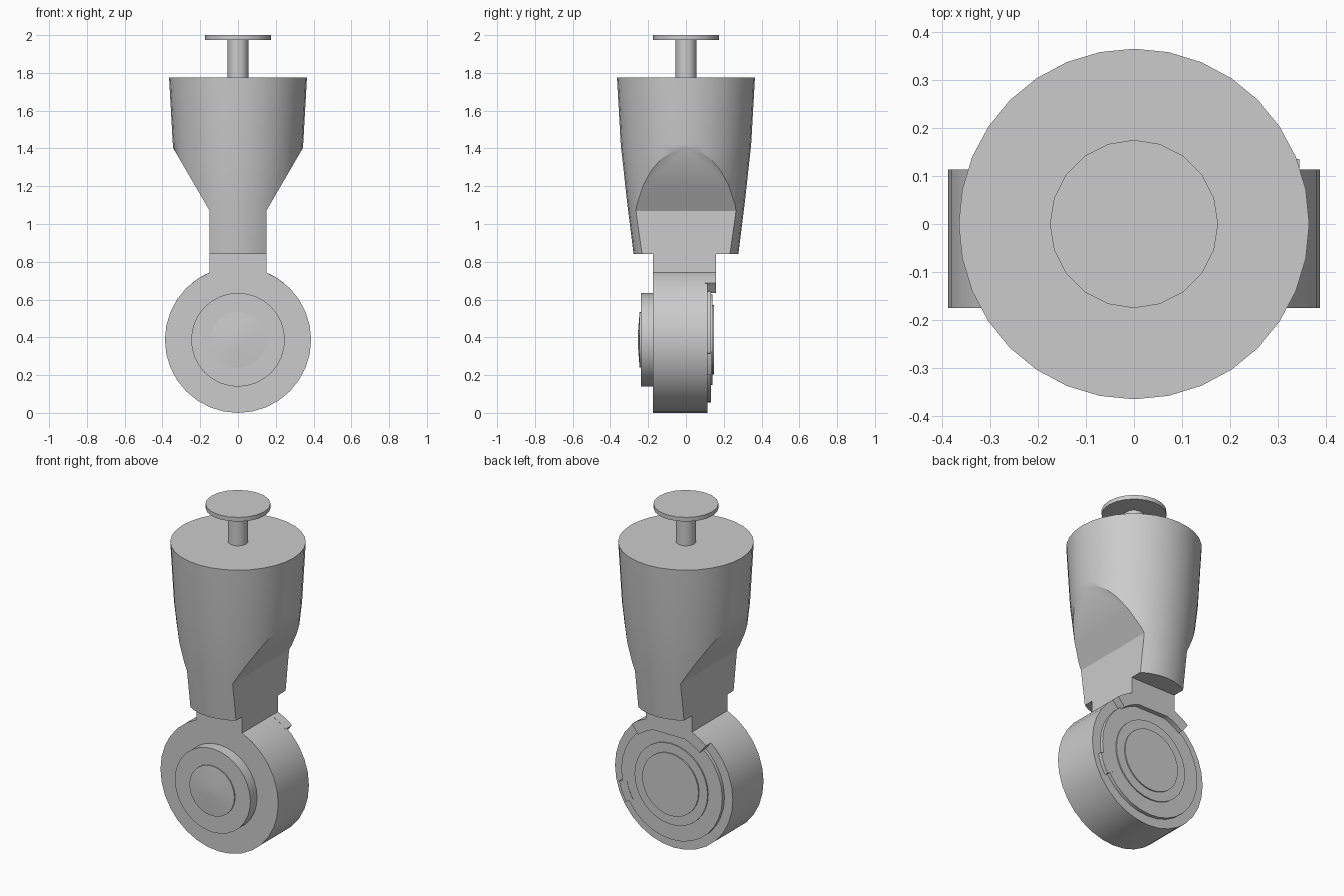
import bpy, bmesh
from math import sin, cos, pi, radians

cube = bpy.data.objects.get("Cube")
if cube:
    bpy.data.objects.remove(cube, do_unlink=True)

grey = bpy.data.materials.new("plain_grey")
grey.use_nodes = True
grey.diffuse_color = (0.6, 0.6, 0.6, 1)
grey.node_tree.nodes["Principled BSDF"].inputs["Base Color"].default_value = (0.6, 0.6, 0.6, 1)

WHEEL_Z = 0.387


def finish(name, bm, smooth=True):
    bmesh.ops.recalc_face_normals(bm, faces=bm.faces)
    mesh = bpy.data.meshes.new(name)
    bm.to_mesh(mesh)
    bm.free()
    mesh.materials.append(grey)
    ob = bpy.data.objects.new(name, mesh)
    bpy.context.collection.objects.link(ob)
    if smooth:
        shade(ob)
    return ob


def shade(ob):
    bpy.ops.object.select_all(action="DESELECT")
    ob.select_set(True)
    bpy.context.view_layer.objects.active = ob
    bpy.ops.object.shade_smooth_by_angle(angle=radians(25))


def lathe(name, profile, sides, axis="z", smooth=True):
    """Closed solid of revolution from (radius, position) pairs."""
    bm = bmesh.new()
    rings = []
    for r, p in profile:
        ring = []
        for i in range(sides):
            a = 2 * pi * i / sides
            u, v = r * cos(a), r * sin(a)
            ring.append(bm.verts.new((u, v, p) if axis == "z" else (u, p, WHEEL_Z + v)))
        rings.append(ring)
    for a, b in zip(rings, rings[1:]):
        for i in range(sides):
            j = (i + 1) % sides
            bm.faces.new((a[i], a[j], b[j], b[i]))
    bm.faces.new(rings[0])
    bm.faces.new(rings[-1])
    return finish(name, bm, smooth)


def prism(name, outline, y0, y1, smooth=False):
    """Extrude an (x, z) outline along y."""
    bm = bmesh.new()
    face = bm.faces.new([bm.verts.new((x, y0, z)) for x, z in outline])
    out = bmesh.ops.extrude_face_region(bm, geom=[face])
    verts = [e for e in out["geom"] if isinstance(e, bmesh.types.BMVert)]
    bmesh.ops.translate(bm, verts=verts, vec=(0, y1 - y0, 0))
    return finish(name, bm, smooth)


def sector(r0, r1, start, end, steps=12):
    """Outline of a ring sector around the wheel centre, in degrees."""
    angles = [radians(start + (end - start) * i / steps) for i in range(steps + 1)]
    path = [(r1, a) for a in angles] + [(r0, a) for a in reversed(angles)]
    return [(r * cos(a), WHEEL_Z + r * sin(a)) for r, a in path]


# Tapered body, with both flanks cut to a flat waist
body = lathe("body", [(0.277, 0.84), (0.312, 1.12), (0.345, 1.42), (0.365, 1.775)], 32, smooth=False)
half = [(0.15, 0.7), (0.15, 1.07), (0.345, 1.405), (0.45, 1.585), (0.45, 1.9)]
cutter = prism("waist_cutter", half + [(-x, z) for x, z in reversed(half)], -0.6, 0.6)
mod = body.modifiers.new("waist", "BOOLEAN")
mod.operation = "INTERSECT"
mod.solver = "EXACT"
mod.object = cutter
bpy.ops.object.select_all(action="DESELECT")
body.select_set(True)
bpy.context.view_layer.objects.active = body
bpy.ops.object.modifier_apply(modifier="waist")
bpy.data.objects.remove(cutter, do_unlink=True)
shade(body)

# Stem and cap on top
lathe("stem", [(0.055, 1.77), (0.055, 1.98)], 16)
lathe("cap", [(0.175, 1.975), (0.175, 2.0)], 20)

# Neck between the body and the wheel housing
prism("neck", [(-0.15, 0.69), (0.15, 0.69), (0.15, 0.85), (-0.15, 0.85)], -0.175, 0.16)

# Wheel housing with a raised shoulder behind its top
lathe("housing", [(0.387, -0.175), (0.387, 0.113)], 32, "y")
prism("rear_shoulder", sector(0.32, 0.387, 51, 129), 0.10, 0.16, smooth=True)

# Stepped front hub with a shallow dome
lathe("front_hub", [(0.248, -0.17), (0.248, -0.238)], 32, "y")
lathe("front_dome", [(0.148, -0.23), (0.148, -0.245), (0.05, -0.253), (0.01, -0.255)], 28, "y")

# Stepped rear cover with a side tab
lathe("rear_cover", [(0.332, 0.10), (0.332, 0.133)], 32, "y")
lathe("rear_cover_step", [(0.24, 0.12), (0.24, 0.14)], 32, "y")
lathe("rear_hub", [(0.185, 0.13), (0.185, 0.147)], 28, "y")
prism("rear_tab", sector(0.30, 0.352, -32, -12, 4), 0.10, 0.135)
